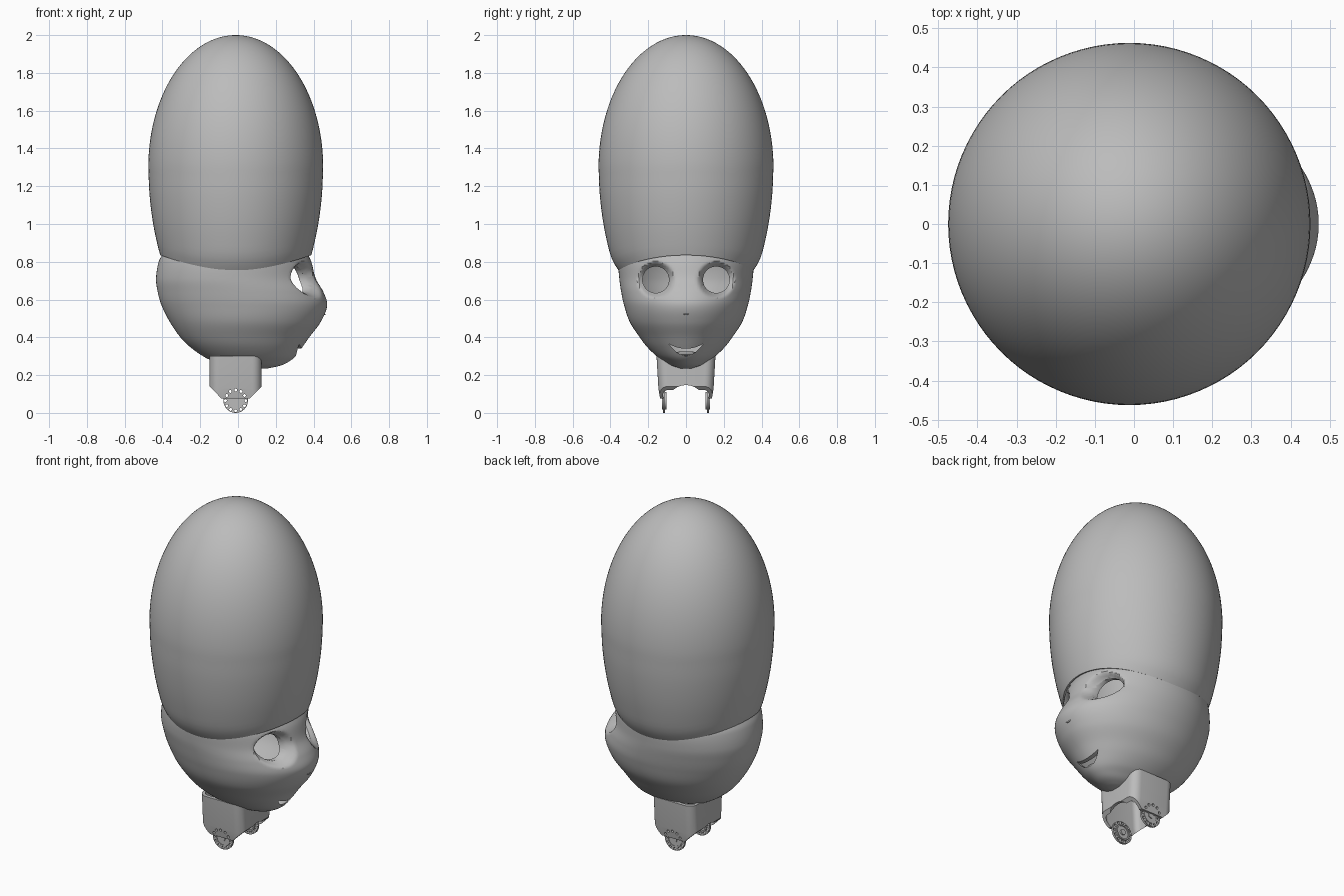
import bpy, bmesh, math
from mathutils import Vector, Matrix

cube = bpy.data.objects.get("Cube")
if cube:
    bpy.data.objects.remove(cube, do_unlink=True)

grey = bpy.data.materials.new("plain_grey")
grey.use_nodes = True
grey.diffuse_color = (0.5, 0.5, 0.5, 1)
grey.node_tree.nodes["Principled BSDF"].inputs["Base Color"].default_value = (0.5, 0.5, 0.5, 1)


def activate(ob):
    bpy.ops.object.select_all(action='DESELECT')
    ob.select_set(True)
    bpy.context.view_layer.objects.active = ob


def make(name, bm):
    bmesh.ops.recalc_face_normals(bm, faces=bm.faces[:])
    me = bpy.data.meshes.new(name)
    bm.to_mesh(me)
    bm.free()
    ob = bpy.data.objects.new(name, me)
    bpy.context.collection.objects.link(ob)
    me.materials.append(grey)
    return ob


def smooth(ob, angle=35):
    activate(ob)
    bpy.ops.object.shade_smooth_by_angle(angle=math.radians(angle))


def shell(ob, thickness):
    activate(ob)
    mod = ob.modifiers.new("shell", 'SOLIDIFY')
    mod.thickness, mod.offset = thickness, -1
    bpy.ops.object.modifier_apply(modifier=mod.name)


def cut(ob, cutter, operation='DIFFERENCE', keep=False):
    activate(ob)
    mod = ob.modifiers.new("cut", 'BOOLEAN')
    mod.object, mod.operation, mod.solver = cutter, operation, 'EXACT'
    bpy.ops.object.modifier_apply(modifier=mod.name)
    if not keep:
        bpy.data.objects.remove(cutter, do_unlink=True)


def loft(rings, cap_start=False):
    """Skin between equal rings of points."""
    bm = bmesh.new()
    rows = [[bm.verts.new(p) for p in ring] for ring in rings]
    for a, b in zip(rows, rows[1:]):
        for i in range(len(a)):
            j = (i + 1) % len(a)
            bm.faces.new((a[i], a[j], b[j], b[i]))
    if cap_start:
        bm.faces.new(rows[0])
    return bm


def prism(points, direction):
    """Extrude a closed outline along a vector."""
    top = [Vector(p) + Vector(direction) for p in points]
    bm = loft([points, top], cap_start=True)
    bm.verts.ensure_lookup_table()
    bm.faces.new(bm.verts[len(points):])
    return bm


def rod(axis, centre, radius, length, segments=32):
    bm = bmesh.new()
    turn = Vector((0, 0, 1)).rotation_difference(Vector(axis)).to_matrix().to_4x4()
    bmesh.ops.create_cone(bm, cap_ends=True, segments=segments, radius1=radius, radius2=radius,
                          depth=length, matrix=Matrix.Translation(centre) @ turn)
    return bm


def curve_at(table, z, column):
    """Smooth interpolation of one column of a table keyed by height."""
    n = len(table)
    i = max(k for k in range(n - 1) if table[k][0] <= z + 1e-9)

    def slope(k):
        a, b = table[max(k - 1, 0)], table[min(k + 1, n - 1)]
        return (b[column] - a[column]) / (b[0] - a[0])
    h = table[i + 1][0] - table[i][0]
    t = (z - table[i][0]) / h
    p, q = table[i][column], table[i + 1][column]
    return ((2*t**3 - 3*t**2 + 1) * p + (t**3 - 2*t**2 + t) * h * slope(i)
            + (3*t**2 - 2*t**3) * q + (t**3 - t**2) * h * slope(i + 1))


# Tall domed hat with a wavy lower edge
HAT = [(.74, .345), (.77, .368), (.81, .39), (.86, .407), (1.0, .437), (1.15, .456), (1.3, .463)]
SEG = 96


def hat_radius(z):
    if z < 1.3:
        return curve_at(HAT, z, 1)
    return .463 * math.sqrt(max(0, 1 - ((z - 1.3) / .7) ** 2))


rings = []
for k in range(61):
    ring = []
    for i in range(SEG):
        a = math.tau * i / SEG
        low = .755 + .08 * math.cos(a) ** 2
        z = low + (2 - low) * math.sin(math.pi / 2 * k / 60.5)
        r = hat_radius(z)
        ring.append((-.012 + r * math.cos(a), r * math.sin(a), z))
    rings.append(ring)
bm = loft(rings)
bm.verts.ensure_lookup_table()
bm.faces.new(bm.verts[-SEG:])
hat = make("hat", bm)
shell(hat, .012)
smooth(hat)

# Head: height, back, front, half width
HEAD = [(.236, .09, .16, .03), (.25, -.02, .225, .075), (.275, -.13, .275, .118),
        (.3, -.185, .305, .155), (.35, -.255, .342, .207), (.4, -.305, .377, .245),
        (.48, -.36, .437, .297), (.57, -.405, .472, .328), (.64, -.425, .452, .343),
        (.71, -.434, .412, .353), (.8, -.42, .388, .358), (.85, -.395, .365, .345),
        (.92, -.37, .34, .335)]
EYE_Y, EYE_Z = .16, .705
SEG = 160
rings = []
for k in range(81):
    z = .236 + .684 * (k / 80) ** 1.15
    back, front, half = (curve_at(HEAD, z, c) for c in (1, 2, 3))
    ring = []
    for i in range(SEG):
        a = math.tau * i / SEG
        x = (front + back) / 2 + (front - back) / 2 * math.cos(a)
        y = half * math.sin(a)
        # Sunken eye sockets
        d = math.hypot(abs(y) - EYE_Y, z - EYE_Z)
        if x > 0 and d < .1:
            t = min(1, (.1 - d) / .04)
            x -= .055 * t * t * (3 - 2 * t)
        ring.append((x, y, z))
    rings.append(ring)
head = make("head", loft(rings, cap_start=True))
shell(head, .02)

# Round eye openings
for side in (-1, 1):
    cut(head, make("eye_cutter", rod((1, 0, 0), (.35, side * EYE_Y, EYE_Z), .07, .5, 48)))

# Smiling mouth opening
steps = [i / 12 for i in range(-12, 13)]
lower = [(.22, .09 * s, .302 + .063 * s * s) for s in steps]
upper = [(.22, .09 * s, .34 + .025 * s * s) for s in reversed(steps[1:-1])]
cut(head, make("mouth_cutter", prism(lower + upper, (.4, 0, 0))))
smooth(head)

# Tongue ledge just inside the mouth
bm = bmesh.new()
bmesh.ops.create_uvsphere(bm, u_segments=32, v_segments=16, radius=1,
                          matrix=Matrix.Translation((.24, 0, .312)) @ Matrix.Diagonal((.07, .07, .014, 1)))
smooth(make("tongue", bm))

# Small nose crease
rings = []
for k in range(13):
    s = k / 6 - 1
    r = .001 + .003 * (1 - s * s)
    rings.append([(.459 - .002 * s * s + r * math.cos(b), .026 * s, .522 + .007 * s * s + r * math.sin(b))
                  for b in [math.tau * i / 8 for i in range(8)]])
smooth(make("nose_crease", loft(rings, cap_start=True)), 60)

# Neck: rounded rectangular tube, tapering down
MID = -.0125
rings = []
for z, hx, hy in ((.04, .1375, .125), (.08, .1375, .138), (.13, .1375, .146), (.3, .1375, .156)):
    ring = []
    for sx, sy, start in ((1, 1, 0), (-1, 1, 90), (-1, -1, 180), (1, -1, 270)):
        for i in range(7):
            a = math.radians(start + 15 * i)
            ring.append((MID + sx * (hx - .05) + .05 * math.cos(a),
                         sy * (hy - .05) + .05 * math.sin(a), z))
    rings.append(ring)
neck = make("neck", loft(rings))
shell(neck, .018)
outline = [(MID + x, -.3, z) for x, z in ((-.1375, .35), (-.1375, .14), (-.074, .075),
                                        (.074, .075), (.1375, .14), (.1375, .35))]
outline = [(x * 1.001, y, z) for x, y, z in outline]
cut(neck, make("side_cutter", prism(outline, (0, .6, 0))), 'INTERSECT')
cut(neck, make("arch_cutter", rod((1, 0, 0), (0, 0, .045), .102, .6, 64)))

# Hinge discs at the bottom of the neck sides
discs, hubs = [], []
for side, word in ((-1, "right"), (1, "left")):
    discs.append(make(word + "_hinge_disc", rod((0, 1, 0), (MID, side * .117, .065), .065, .012, 48)))
    hubs.append(make(word + "_hinge_hub", rod((0, 1, 0), (MID, side * .115, .065), .016, .026, 24)))
    ring = rod((0, 1, 0), (MID, side * .115, .065), .046, .022, 40)
    rim = make(word + "_hinge_ring", ring)
    cut(rim, make("ring_cutter", rod((0, 1, 0), (MID, side * .115, .065), .038, .1, 40)))
    smooth(rim)

# Holes around each hinge
for i in range(12):
    a = math.tau * i / 12
    radius = .054 if i not in (2, 3, 4) else .056
    hole = make("hole_cutter", rod((0, 1, 0), (MID + radius * math.cos(a), 0, .065 + radius * math.sin(a)),
                                   .0075, .6, 12))
    for part in discs:
        cut(part, hole, keep=True)
    cut(neck, hole)
for part in discs + hubs + [neck]:
    smooth(part)
